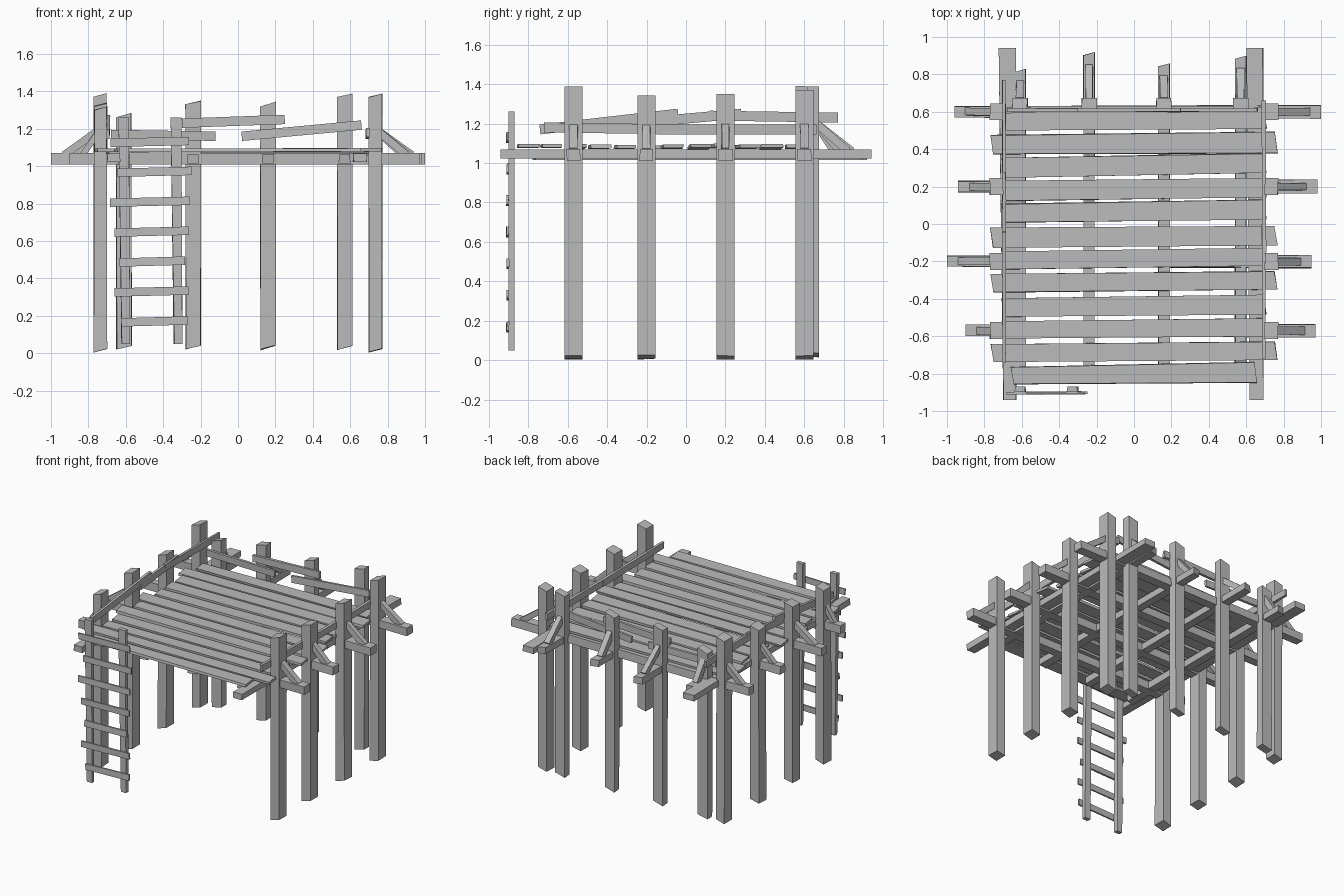
import bpy, bmesh, random
from mathutils import Vector

random.seed(4)
default_cube = bpy.data.objects.get("Cube")
if default_cube:
    bpy.data.objects.remove(default_cube)

wood = bpy.data.materials.new("grey_wood")
wood.use_nodes = True
grey = (0.5, 0.5, 0.5, 1)
wood.diffuse_color = grey
wood.node_tree.nodes["Principled BSDF"].inputs["Base Color"].default_value = grey


def vary(value, amount):
    """Nudge a measure by up to the given amount."""
    return value + random.uniform(-amount, amount)


def timber(name, start, end, width, height, end_width=None, skew=0.0):
    """Rough-sawn bar from start to end; skew slants its two end cuts."""
    start, end = Vector(start), Vector(end)
    along = (end - start).normalized()
    upright = abs(along.z) > abs(along.x) + abs(along.y)
    side = Vector((1, 0, 0)) if upright else along.cross(Vector((0, 0, 1))).normalized()
    up = side.cross(along).normalized()
    bm = bmesh.new()
    bmesh.ops.create_cube(bm, size=2)
    for vert in bm.verts:
        across, forward, above = vert.co
        base = end if forward > 0 else start
        half_width = (end_width or width) / 2 if forward > 0 else width / 2
        slant = along * random.uniform(skew / 2, skew) * across
        vert.co = base + side * vary(across * half_width, 0.003) + up * above * height / 2 + slant
    bmesh.ops.recalc_face_normals(bm, faces=bm.faces)
    mesh = bpy.data.meshes.new(name)
    bm.to_mesh(mesh)
    bm.free()
    mesh.materials.append(wood)
    timber_object = bpy.data.objects.new(name, mesh)
    bpy.context.collection.objects.link(timber_object)


beam_height = 1.04
brace_top = 1.2
brace_foot = 1.06
brace_inset = 0.07
brace_size = 0.04


def brace(name, post, tip):
    """Diagonal strut from a post down to a point just inside a beam tip."""
    post, tip = Vector(post), Vector(tip)
    outward = (tip - post).normalized()
    foot = tip - outward * brace_inset
    post.z, foot.z = brace_top, brace_foot
    timber(name, post, foot, brace_size, brace_size)


# Cross beams with a post and a brace on each side
side_rows = [-0.57, -0.2, 0.2, 0.6]
right_tips = [0.9, 1, 0.94, 0.96]
left_tips = [0.97, 0.95, 0.98, 1]
side_tops = [(1.31, 1.38), (1.33, 1.33), (1.31, 1.34), (1.38, 1.36)]
for y, right_tip, left_tip, tops in zip(side_rows, right_tips, left_tips, side_tops):
    timber("cross_beam", (-right_tip, y, beam_height), (left_tip, y, beam_height), 0.06, 0.06, 0.07)
    for side, tip, top in zip((-1, 1), (right_tip, left_tip), tops):
        post_x = side * 0.735
        timber("side_post", (post_x, y, 0.015), (post_x, y, top), 0.07, 0.09, skew=0.012)
        brace("side_brace", (post_x, y, 0), (side * tip, y, 0))

# Joists running front to back, each with a rear post and a brace
rear_columns = [-0.61, -0.24, 0.16, 0.57]
rear_tips = [0.82, 0.91, 0.85, 0.89]
rear_tops = [1.27, 1.34, 1.33, 1.38]
for x, tip, top in zip(rear_columns, rear_tips, rear_tops):
    timber("joist", (x, -0.77, beam_height), (x, tip, beam_height), 0.06, 0.05, skew=0.01)
    timber("rear_post", (x, 0.645, 0.03), (x, 0.645, top), 0.08, 0.06, skew=0.015)
    brace("rear_brace", (x, 0.66, 0), (x, tip, 0))

# Long beams under both edges of the deck
edge_reach = 0.94
edge_height = 1.045
for front_x, rear_x in ((-0.665, -0.68), (0.655, 0.645)):
    timber("edge_beam", (front_x, -edge_reach, edge_height), (rear_x, edge_reach, edge_height),
           0.07, 0.045, 0.09)

# Deck planks, evenly spaced, a few of them longer
plank_count = 12
plank_step = 0.124
long_planks = (1, 5, 7, 10)
for index in range(plank_count):
    y = 0.55 - index * plank_step
    reach = 0.76 if index in long_planks else 0.7
    if index == plank_count - 1:
        reach = 0.65
    timber("deck_plank", (-reach, vary(y, 0.005), vary(1.08, 0.005)),
           (reach, vary(y + 0.015, 0.01), vary(1.085, 0.005)),
           vary(0.095, 0.015), 0.018, vary(0.105, 0.01), 0.01)


def rail(name, start, end):
    """Thin board set on edge."""
    timber(name, start, end, 0.02, 0.05)


# Hand rails on three sides
rail_x = 0.695
rail_y = 0.61
rail("right_front_rail", (-rail_x, -0.74, 1.17), (-rail_x, -0.04, 1.25))
rail("right_middle_rail", (-rail_x, -0.17, 1.21), (-rail_x, 0.28, 1.25))
rail("right_rear_rail", (-rail_x, 0.12, 1.24), (-rail_x, 0.77, 1.23))
rail("left_front_rail", (rail_x, -0.72, 1.18), (rail_x, 0, 1.17))
rail("left_rear_rail", (rail_x, -0.15, 1.17), (rail_x, 0.66, 1.17))
rail("rear_right_rail", (-0.68, rail_y, 1.17), (-0.12, rail_y, 1.16))
rail("rear_middle_rail", (-0.3, rail_y, 1.23), (0.25, rail_y, 1.25))
rail("rear_left_rail", (0.02, rail_y, 1.16), (0.66, rail_y, 1.22))

# Ladder
ladder_y = -0.883
rung_y = -0.903
for foot_x in (-0.6, -0.32):
    timber("ladder_upright", (foot_x, ladder_y, 0.05), (foot_x - 0.01, ladder_y, 1.26),
           0.045, 0.03, 0.055)
for index in range(7):
    z = 0.17 + index * 0.16
    timber("ladder_rung", (vary(-0.65, 0.04), rung_y, z - 0.005),
           (vary(-0.265, 0.02), rung_y, z + 0.005), 0.012, 0.045)
